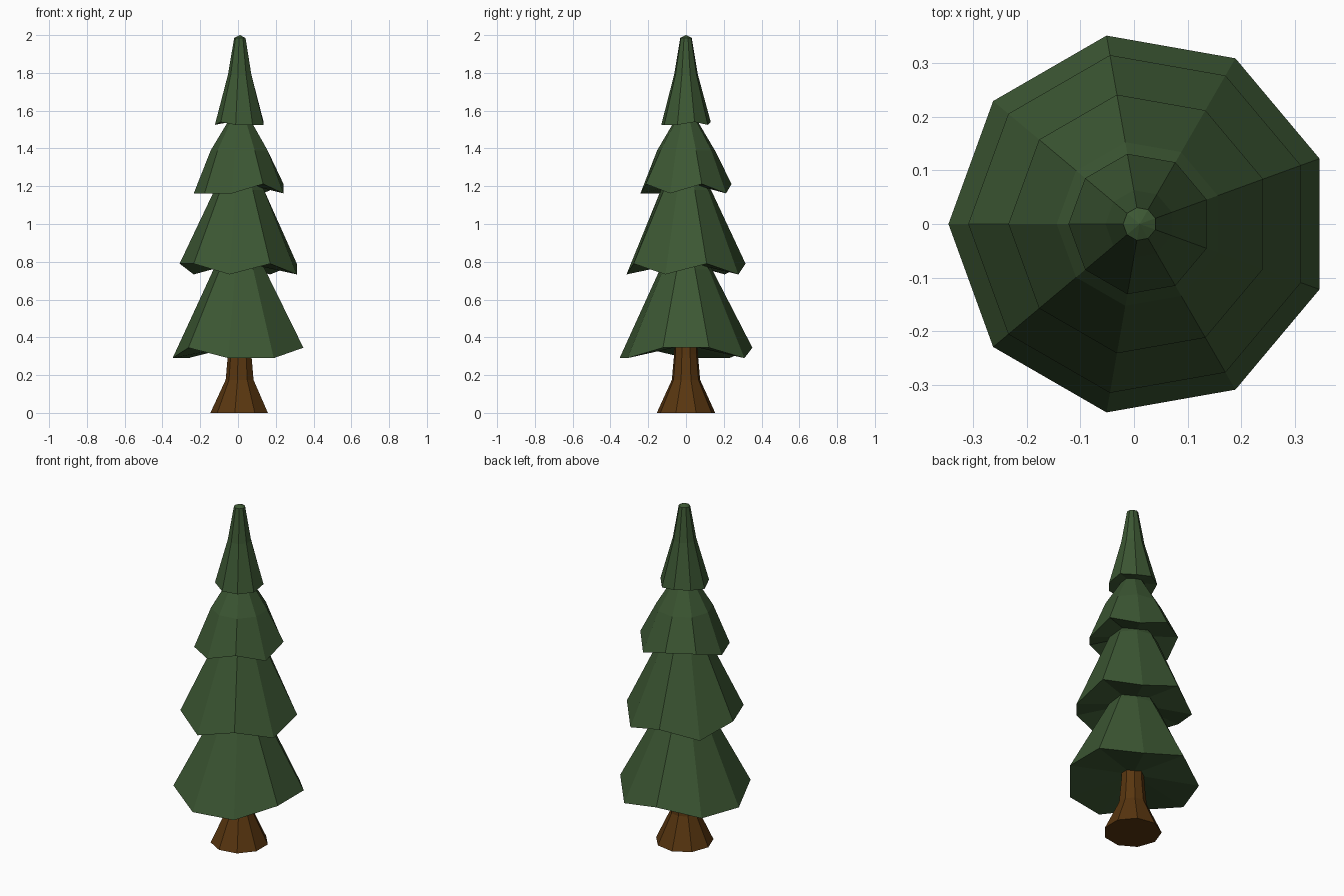
import bpy, bmesh
from math import cos, sin, radians

SIDES = 9
CENTRE_X = 0.0107

old = bpy.data.objects.get("Cube")
if old:
    bpy.data.objects.remove(old, do_unlink=True)


def material(name, colour):
    mat = bpy.data.materials.new(name)
    mat.use_nodes = True
    mat.diffuse_color = (*colour, 1)
    bsdf = mat.node_tree.nodes["Principled BSDF"]
    bsdf.inputs["Base Color"].default_value = (*colour, 1)
    bsdf.inputs["Roughness"].default_value = 0.9
    return mat


def lathe(name, profile, mat, base, tip, drop="", depth=0.0):
    """Faceted solid from (radius, z) rings; 'L' corners of the first ring hang lower."""
    bm = bmesh.new()
    rings = []
    for level, (r, z) in enumerate(profile):
        ring = []
        for i in range(SIDES):
            a = radians(180 - 360 / SIDES * i)
            low = depth if level == 0 and drop[i:i + 1] == "L" else 0
            ring.append(bm.verts.new((CENTRE_X + r * cos(a), r * sin(a), z - low)))
        rings.append(ring)
    for lower, upper in zip(rings, rings[1:]):
        for i in range(SIDES):
            j = (i + 1) % SIDES
            bm.faces.new((lower[i], lower[j], upper[j], upper[i]))
    # Fans close the underside and the tip
    for ring, z in ((rings[0], base), (rings[-1], tip)):
        hub = bm.verts.new((CENTRE_X, 0, z))
        for i in range(SIDES):
            bm.faces.new((ring[i], ring[(i + 1) % SIDES], hub))
    bmesh.ops.recalc_face_normals(bm, faces=bm.faces)
    mesh = bpy.data.meshes.new(name)
    bm.to_mesh(mesh)
    bm.free()
    mesh.materials.append(mat)
    obj = bpy.data.objects.new(name, mesh)
    bpy.context.collection.objects.link(obj)
    return obj


green = material("needle green", (0.045, 0.095, 0.033))
brown = material("bark brown", (0.100, 0.037, 0.005))

# Flared trunk
lathe("trunk", [(0.157, 0), (0.076, 0.175), (0.064, 0.31), (0.06, 0.42)], brown, 0, 0.42)

# Four branch tiers with ragged lower rims, corners listed clockwise from -x
lathe("bottom_branches", [(0.357, 0.345), (0.14, 0.76), (0.09, 0.85)],
      green, 0.36, 0.86, "LLHLHHLLH", 0.055)
lathe("lower_branches", [(0.32, 0.79), (0.135, 1.18), (0.07, 1.27)],
      green, 0.8, 1.28, "HLHLHLHLH", 0.057)
lathe("upper_branches", [(0.245, 1.212), (0.155, 1.39), (0.065, 1.54), (0.04, 1.6)],
      green, 1.22, 1.61, "LHHLHLHLL", 0.05)
lathe("top_branches", [(0.133, 1.54), (0.064, 1.79), (0.031, 1.985)],
      green, 1.55, 2.0, "LHHLHLLLH", 0.015)
